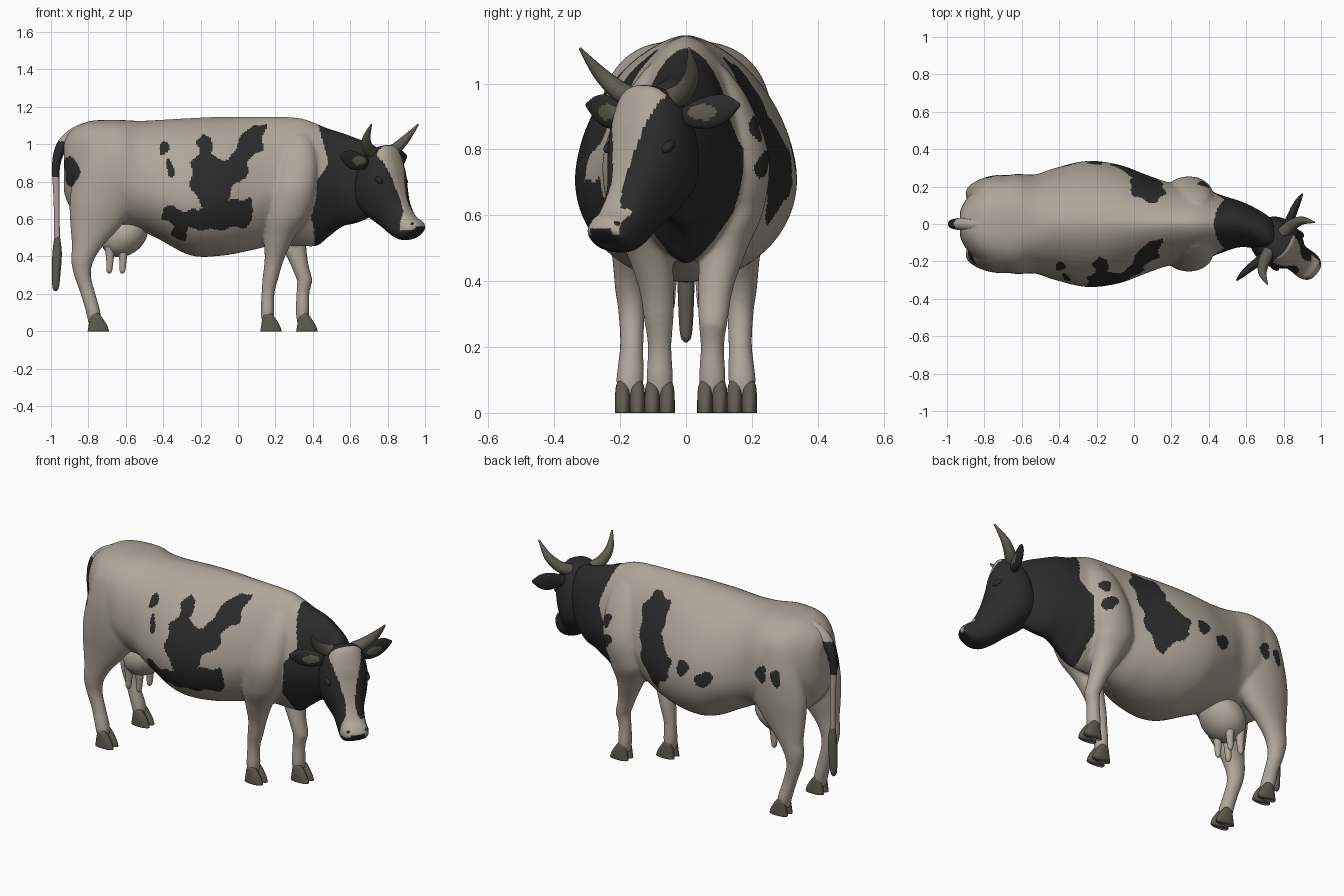
import bpy, bmesh, math
from mathutils import Vector as V

def material(name, rgb):
    m = bpy.data.materials.new(name)
    m.diffuse_color = (*rgb, 1)
    return m

CREAM = material("cream hide", (0.44, 0.385, 0.32))
BLACK = material("black patch", (0.024, 0.024, 0.025))
HORN = material("horn and hoof grey", (0.115, 0.105, 0.08))

# ---------- helpers ----------
def spline(keys, n):
    """Catmull-Rom through tuples of numbers."""
    out, last = [], len(keys) - 1
    for i in range(n):
        t = i / (n - 1) * last
        k = min(int(t), last - 1)
        t -= k
        q = [keys[max(0, min(last, k + j))] for j in (-1, 0, 1, 2)]
        out.append([0.5 * (2 * b + (c - a) * t + (2 * a - 5 * b + 4 * c - d) * t * t
                    + (3 * b - a - 3 * c + d) * t ** 3) for a, b, c, d in zip(*q)])
    return out

def lerp(table, x):
    if x <= table[0][0]:
        return table[0][1]
    for (a, b), (c, d) in zip(table, table[1:]):
        if x <= c:
            return b + (d - b) * (x - a) / (c - a)
    return table[-1][1]

def oval(c, u, v, e=2.0, segs=32):
    pw = lambda s: math.copysign(abs(s) ** (2 / e), s)
    return [c + u * pw(math.cos(a)) + v * pw(math.sin(a))
            for a in (2 * math.pi * i / segs for i in range(segs))]

def tube(keys, ref, n=30, segs=20):
    """Round rings along a path of (x, y, z, radius)."""
    ks = spline(keys, n)
    rows = []
    for i, k in enumerate(ks):
        t = V(ks[min(i + 1, n - 1)][:3]) - V(ks[max(i - 1, 0)][:3])
        a = t.cross(ref).normalized()
        rows.append(oval(V(k[:3]), a * k[3], t.cross(a).normalized() * k[3], 2, segs))
    return rows

def paint(ob, mats, rule=None):
    for m in mats:
        ob.data.materials.append(m)
    if rule:
        for p in ob.data.polygons:
            p.material_index = rule(p.center, p.normal)
    ob.data.shade_smooth()

def build(name, lofts, mats=(), rule=None):
    bm = bmesh.new()
    for rows in lofts:
        vs = [[bm.verts.new(p) for p in r] for r in rows]
        s = len(rows[0])
        for a, b in zip(vs, vs[1:]):
            for i in range(s):
                bm.faces.new((a[i], a[(i + 1) % s], b[(i + 1) % s], b[i]))
        bm.faces.new(vs[0])
        bm.faces.new(vs[-1])
    bmesh.ops.recalc_face_normals(bm, faces=bm.faces)
    me = bpy.data.meshes.new(name)
    bm.to_mesh(me)
    bm.free()
    ob = bpy.data.objects.new(name, me)
    bpy.context.collection.objects.link(ob)
    paint(ob, mats, rule)
    return ob

def ball(c, a, b, d):
    """Ellipsoid with three half-axis vectors."""
    return [oval(c + d * math.cos(t), a * math.sin(t), b * math.sin(t), 2, 24)
            for t in (0.05 + (math.pi - 0.1) * i / 16 for i in range(17))]

X, Y, Z = V((1, 0, 0)), V((0, 1, 0)), V((0, 0, 1))

# ---------- trunk and neck: x, y, top, widest z, bottom, half width, squareness above and below ----------
trunk = [(-.93, 0, 1.02, .88, .74, .07, 2.2, 2), (-.895, 0, 1.07, .88, .66, .135, 2.4, 2),
         (-.80, 0, 1.122, .86, .57, .215, 2.7, 2), (-.65, 0, 1.13, .83, .55, .265, 2.6, 2),
         (-.53, 0, 1.125, .78, .54, .265, 2.2, 2), (-.42, 0, 1.13, .74, .49, .30, 1.85, 2),
         (-.25, 0, 1.14, .71, .405, .337, 1.75, 2), (-.08, 0, 1.147, .71, .405, .317, 1.7, 2),
         (.08, 0, 1.147, .72, .435, .258, 1.7, 1.9), (.20, 0, 1.147, .74, .46, .22, 1.7, 1.6),
         (.33, 0, 1.14, .74, .455, .205, 1.7, 1.45), (.42, 0, 1.11, .74, .455, .172, 1.8, 1.45),
         (.48, 0, 1.085, .75, .50, .15, 1.9, 1.5), (.56, 0, 1.06, .78, .56, .125, 2, 1.8),
         (.64, -.02, 1.03, .80, .58, .11, 2, 2), (.72, -.06, 1.0, .83, .62, .10, 2, 2),
         (.77, -.09, .95, .83, .67, .07, 2, 2)]

def trunk_ring(k):
    x, y, zt, zm, zb, w, et, eb = k
    o = V((0, 0, 0))
    top, low = oval(o, Y, Z, et, 64), oval(o, Y, Z, eb, 64)
    return [V((x, y + p.y * w, zm + p.z * (zt - zm))) for p in top[:33]] + \
           [V((x, y + p.y * w, zm + p.z * (zm - zb))) for p in low[33:]]

# ---------- legs: z, back x, front x, y, half width ----------
fore = [(.04, .13, .185, .08, .03), (.10, .122, .194, .08, .041), (.20, .125, .195, .08, .036),
        (.29, .132, .218, .083, .046), (.38, .142, .245, .09, .054), (.50, .14, .30, .115, .072),
        (.62, .15, .38, .15, .087), (.78, .18, .42, .162, .09), (.95, .22, .42, .12, .07),
        (1.05, .26, .38, .08, .04)]
hind = [(.04, -.80, -.74, .17, .03), (.10, -.812, -.735, .17, .042), (.20, -.842, -.762, .165, .036),
        (.30, -.877, -.786, .165, .04), (.38, -.892, -.77, .17, .046), (.46, -.888, -.718, .17, .053),
        (.57, -.897, -.62, .165, .073), (.70, -.90, -.54, .16, .097), (.85, -.875, -.52, .155, .107),
        (1.0, -.84, -.57, .14, .095), (1.07, -.79, -.63, .13, .06)]

def leg(keys, side, step):
    rows = []
    for z, a, b, y, w in spline(keys, 50):
        s = step * min(1, max(0, (.62 - z) / .35))
        rows.append(oval(V(((a + b) / 2 + s, side * y, z)), X * (b - a) / 2, Y * w))
    return rows

hide = build("body_and_legs", [[trunk_ring(k) for k in spline(trunk, 120)],
                               leg(fore, -1, 0), leg(fore, 1, .187),
                               leg(hind, -1, 0), leg(hind, 1, 0)])
bpy.context.view_layer.objects.active = hide
hide.select_set(True)
rm = hide.modifiers.new("blend", 'REMESH')
rm.mode, rm.voxel_size = 'VOXEL', 0.0088
sm = hide.modifiers.new("soften", 'SMOOTH')
sm.factor, sm.iterations = 0.5, 8
for name in ("blend", "soften"):
    bpy.ops.object.modifier_apply(modifier=name)

# ---------- hide patches, outlined in x and z on each flank ----------
right_patch = [(.15, 1.12), (.125, .97), (.06, .915), (.045, .835), (-.035, .755), (-.055, .70),
               (.06, .715), (.09, .645), (.05, .56), (-.125, .54), (-.26, .55), (-.28, .48),
               (-.355, .51), (-.335, .56), (-.42, .60), (-.39, .655), (-.34, .675), (-.27, .635),
               (-.18, .665), (-.25, .755), (-.25, .89), (-.205, .955), (-.225, 1.01), (-.18, 1.06),
               (-.135, 1.02), (-.15, .94), (-.045, .915), (.035, 1.075)]
left_patch = [(.17, 1.0), (.12, 1.08), (.0, 1.06), (-.03, .95), (.0, .90), (-.06, .85), (-.12, .79),
              (-.11, .70), (-.04, .64), (.0, .57), (.06, .61), (.12, .68), (.13, .76), (.15, .86)]
right_spots = [(-.40, .98, .027, .035), (-.365, .865, .02, .05), (-.89, .86, .04, .08)]
left_spots = [(.37, .87, .03, .04), (.36, .76, .04, .04), (-.2, .78, .04, .045), (-.34, .74, .05, .045),
              (-.68, .84, .032, .05), (-.77, .84, .028, .05)]
neck_edge = [(.55, .405), (.6, .39), (.72, .42), (.8, .42), (.9, .485), (1.1, .43)]

def inside(poly, x, z):
    hit = False
    for (a, b), (c, d) in zip(poly, poly[1:] + poly[:1]):
        if (b > z) != (d > z) and x < a + (c - a) * (z - b) / (d - b):
            hit = not hit
    return hit

def hide_rule(c, n):
    x, y, z = c
    if z > .44 and x > lerp(neck_edge, z):
        return 1
    x, z = x + .008 * math.sin(50 * z), z + .008 * math.sin(55 * x)
    poly, spots = (right_patch, right_spots) if y < 0 else (left_patch, left_spots)
    return int(inside(poly, x, z) or
               any(((x - a) / r) ** 2 + ((z - b) / s) ** 2 < 1 for a, b, r, s in spots))

paint(hide, [CREAM, BLACK], hide_rule)

# ---------- hooves, two toes each ----------
toe = [(0, -.047, .068, .0235), (.03, -.042, .058, .0235), (.06, -.037, .04, .0225),
       (.085, -.032, .022, .019), (.1, -.02, .008, .01)]
for name, x, y in (("front_hoof_right", .166, -.08), ("front_hoof_left", .358, .08),
                   ("hind_hoof_right", -.757, -.17), ("hind_hoof_left", -.757, .17)):
    build(name, [[oval(V((x + (a + b) / 2, y + s * .0225, z)), X * (b - a) / 2, Y * w, 2.3)
                  for z, a, b, w in spline(toe, 16)] for s in (-1, 1)], [HORN])

# ---------- udder and teats ----------
build("udder", [ball(V((-.605, 0, .515)), X * .125 + Z * .03, Y * .125, Z * .115)], [CREAM])
build("teats", [tube([(x, y, .45, .028), (x, y, .385, .02), (x - .003, y, .325, .015), (x - .003, y, .308, .005)],
                     X, 14) for x in (-.685, -.615) for y in (-.05, .05)], [CREAM])

# ---------- tail ----------
build("tail", [tube([(-.80, 0, 1.085, .035), (-.875, 0, 1.052, .036), (-.94, 0, .99, .032), (-.972, 0, .89, .022),
                     (-.97, 0, .7, .016), (-.967, 0, .48, .015)], Y, 60)], [CREAM, BLACK],
      lambda c, n: int(.82 < c.z < 1.015))
build("tail_tuft", [tube([(-.967, 0, .51, .014), (-.967, 0, .42, .025), (-.972, 0, .31, .023),
                          (-.975, 0, .235, .017), (-.978, 0, .215, .005)], Y)], [HORN])

# ---------- head, in a turned frame: forward, sideways, height ----------
F, L, O = V((.796, -.605, 0)), V((.605, .796, 0)), V((.725, -.07, 0))
def at(f, l, z):
    return O + F * f + L * l + Z * z

# top forward, top z, bottom forward, bottom z, half width
head = [(.0, .965, -.04, .90, .04), (.06, .99, -.07, .85, .085), (.125, .985, -.09, .75, .116),
        (.165, .89, -.065, .665, .13), (.185, .80, .0, .605, .115), (.215, .70, .075, .555, .083),
        (.255, .625, .145, .508, .076), (.30, .592, .20, .488, .077), (.32, .56, .245, .493, .06),
        (.30, .535, .265, .51, .025)]
blaze = [(.6, .06), (.64, .032), (.7, .024), (.8, .045), (.9, .075), (.97, .10), (1.02, .12)]

def head_rule(c, n):
    d = c - O
    f, l, z = d.dot(F), d.dot(L), c.z
    if z < .62 and f > .17:
        return int(not (f > .235 and z > .54 and l < .06) or (f > .29 and z < .56 and abs(l) < .04))
    return int(not (f > .095 and n.dot(F) > .2 and n.dot(F) + n.z > .45 and abs(l + .012) < lerp(blaze, z)))

build("head", [[oval(at((a + c) / 2, 0, (b + d) / 2), (F * (a - c) + Z * (b - d)) / 2, L * w, 2.4, 100)
                for a, b, c, d, w in spline(head, 100)]], [CREAM, BLACK], head_rule)

# ---------- paired horns, ears, eyes, nostrils ----------
horn = [(.045, .06, .95, .034), (.055, .12, .975, .031), (.085, .175, 1.03, .022), (.143, .208, 1.107, .004)]
ear = [(.09, .03, .90, .02, .016), (.14, .03, .905, .04, .024), (.20, .015, .915, .05, .021),
       (.25, .005, .925, .038, .015), (.292, 0, .935, .006, .004)]
for s, side in ((-1, "right"), (1, "left")):
    build("horn_" + side, [tube([(*at(f, s * l, z), r) for f, l, z, r in horn], F)], [HORN])
    mid = at(.02, s * .18, .913)
    build("ear_" + side, [[oval(at(f, s * l, z), Z * h, F * t) for l, f, z, h, t in spline(ear, 36)]],
          [BLACK, HORN],
          lambda c, n: int(n.dot(F) > .3 and ((c - mid).dot(L) / .045) ** 2 + ((c.z - .913) / .024) ** 2 < 1))
    build("eye_" + side, [ball(at(.118, s * .111, .81), (F * .9 - Z * .4) * .03, Z * .018, L * .016)], [BLACK])
    build("nostril_" + side, [ball(at(.292, s * .042, .572), L * .016, Z * .012, F * .012)], [BLACK])
